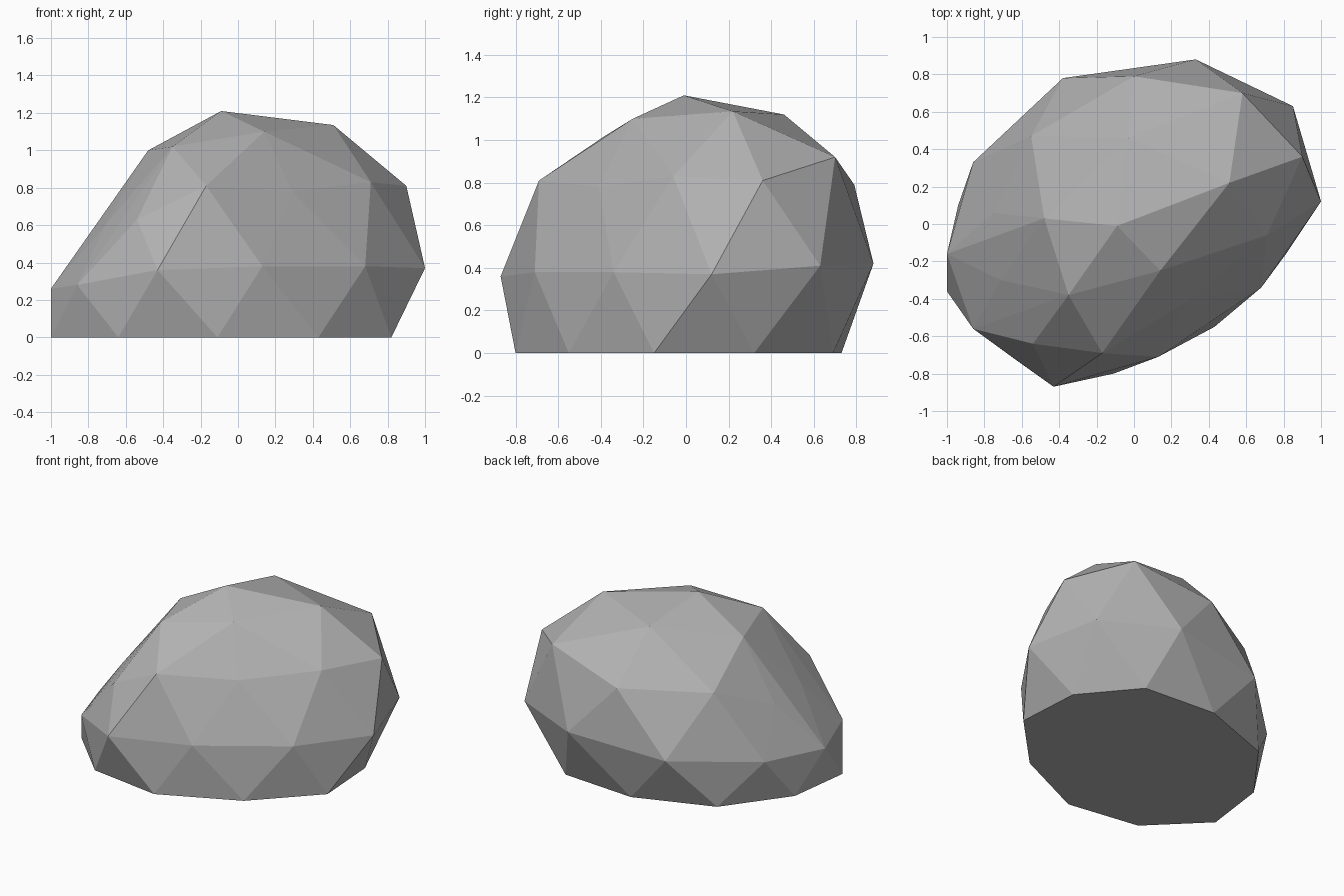
import bpy
import bmesh

# Remove the default cube
default_cube = bpy.data.objects.get("Cube")
if default_cube:
    bpy.data.objects.remove(default_cube, do_unlink=True)


def make_material(name, colour):
    material = bpy.data.materials.new(name)
    material.use_nodes = True
    material.diffuse_color = colour
    shader = next(node for node in material.node_tree.nodes
                  if node.type == "BSDF_PRINCIPLED")
    shader.inputs["Base Color"].default_value = colour
    shader.inputs["Roughness"].default_value = 0.9
    return material


def faceted_boulder(name, corner_rings, material):
    """Wrap flat facets around rings of corner points."""
    mesh = bpy.data.meshes.new(name)
    bm = bmesh.new()
    for ring in corner_rings:
        for corner in ring:
            bm.verts.new(corner)
    hull = bmesh.ops.convex_hull(bm, input=bm.verts[:])
    spare = {item for key in ("geom_interior", "geom_unused") for item in hull[key]
             if isinstance(item, bmesh.types.BMVert)}
    bmesh.ops.delete(bm, geom=list(spare), context="VERTS")
    bmesh.ops.recalc_face_normals(bm, faces=bm.faces[:])
    for face in bm.faces:
        face.smooth = False
    bm.to_mesh(mesh)
    bm.free()
    mesh.materials.append(material)
    boulder = bpy.data.objects.new(name, mesh)
    bpy.context.collection.objects.link(boulder)
    return boulder


# Flat footprint on the ground
footprint = [(x, y, 0) for x, y in (
    (-1, -.36), (-.64, -.72), (-.11, -.8), (.43, -.55), (.82, -.15),
    (.79, .32), (.48, .69), (-.07, .73), (-.62, .53), (-.94, .1))]

# Widest belt of the rock
belt = [
    (-1, -.16, .26), (-.86, -.56, .28), (-.43, -.87, .36), (.13, -.71, .38),
    (.68, -.34, .38), (1, .12, .37), (.85, .63, .41), (.33, .88, .42),
    (-.38, .78, .36), (-.86, .33, .31)]

# Sloping shoulders, lower on the tapered side
shoulder = [
    (-.71, -.3, .6), (-.54, -.64, .63), (-.17, -.69, .81), (.29, -.41, .78),
    (.71, -.06, .83), (.9, .36, .81), (.58, .7, .92), (0, .79, .79),
    (-.55, .47, .78), (-.75, .06, .6)]

# Crown
crown = [
    (-.48, .03, 1), (-.35, -.38, 1.02), (.14, -.25, 1.1),
    (.51, .22, 1.135), (-.03, .46, 1.12), (-.09, -.01, 1.21)]

stone_grey = make_material("stone grey", (.45, .45, .45, 1))
faceted_boulder("boulder", [footprint, belt, shoulder, crown], stone_grey)
